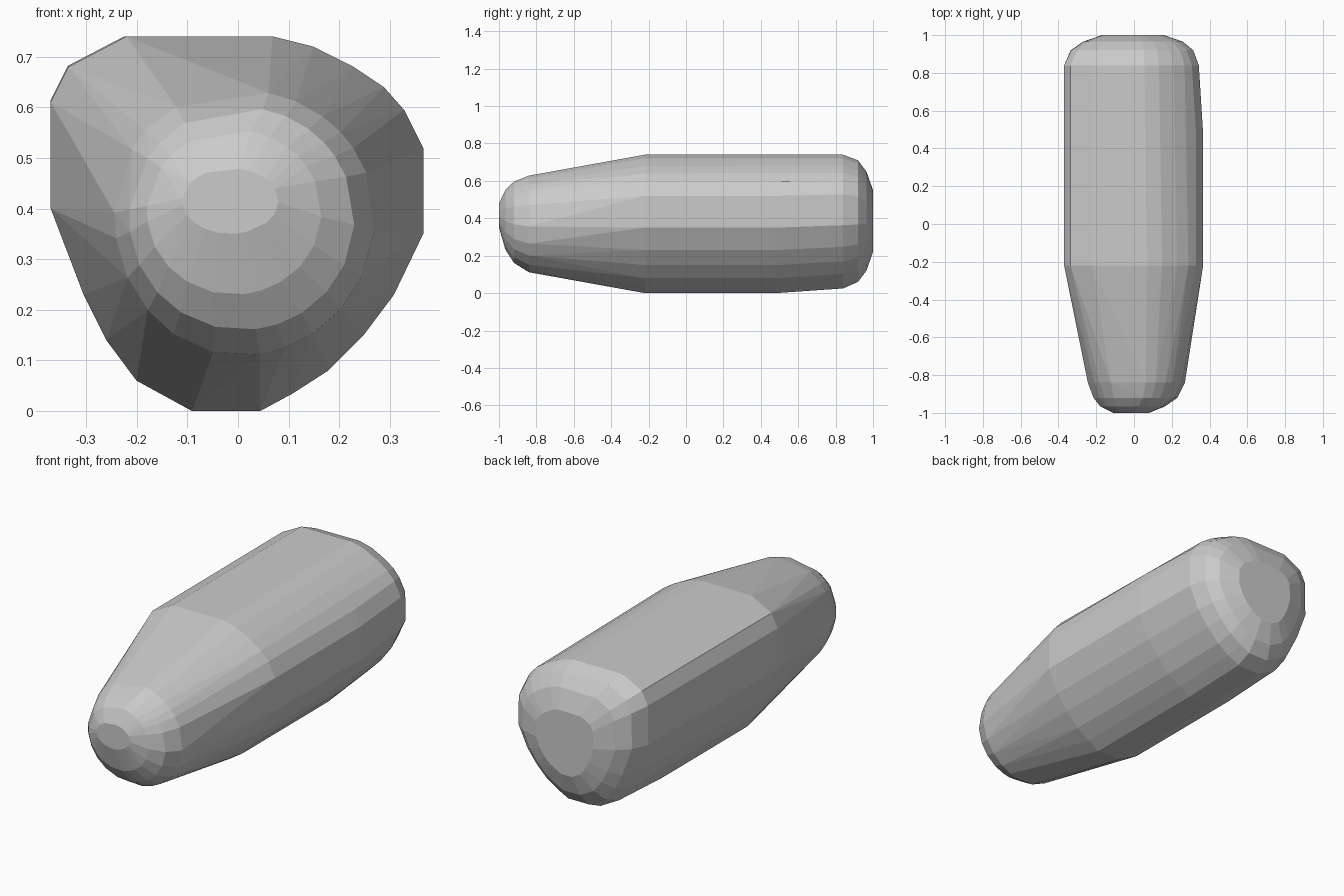
import bpy
import bmesh
import math

if "Cube" in bpy.data.objects:
    bpy.data.objects.remove(bpy.data.objects["Cube"])

# Widest cross-section (x, z): a lopsided, rounded triangle
PROFILE = [(-0.22, 0.74), (0.07, 0.74), (0.15, 0.72), (0.23, 0.68), (0.29, 0.64),
           (0.33, 0.595), (0.368, 0.52), (0.368, 0.35), (0.31, 0.23), (0.25, 0.15),
           (0.18, 0.08), (0.11, 0.035), (0.045, 0.0), (-0.09, 0.0), (-0.2, 0.06),
           (-0.26, 0.14), (-0.305, 0.23), (-0.345, 0.33), (-0.37, 0.40),
           (-0.37, 0.61), (-0.335, 0.68)]

# Stations: y, xmin, xmax, zmin, zmax, roundness (1 = ellipse, 0 = profile)
STATIONS = [
    (-1.00, -0.11, 0.08, 0.35, 0.48, 1.0),
    (-0.965, -0.18, 0.165, 0.23, 0.555, 1.0),
    (-0.92, -0.215, 0.23, 0.16, 0.60, 1.0),
    (-0.84, -0.245, 0.27, 0.11, 0.632, 0.85),
    (-0.22, -0.37, 0.368, 0.0, 0.74, 0.0),
    (0.48, -0.37, 0.368, 0.0, 0.74, 0.0),
    (0.84, -0.37, 0.345, 0.025, 0.74, 0.0),
    (0.92, -0.335, 0.315, 0.06, 0.71, 0.05),
    (0.965, -0.27, 0.26, 0.12, 0.65, 0.1),
    (1.00, -0.17, 0.16, 0.22, 0.55, 0.15),
]


def ring(y, x0, x1, z0, z1, roundness):
    """Fit the profile, blended towards an ellipse, into the given bounds."""
    points = []
    for px, pz in PROFILE:
        u, v = px / 0.37, (pz - 0.37) / 0.37
        length = math.hypot(u, v)
        u += (u / length - u) * roundness
        v += (v / length - v) * roundness
        points.append(((x0 + x1) / 2 + u * (x1 - x0) / 2, y,
                       (z0 + z1) / 2 + v * (z1 - z0) / 2))
    return points


# Faceted body: convex skin around all the stations
bm = bmesh.new()
for station in STATIONS:
    for point in ring(*station):
        bm.verts.new(point)
hull = bmesh.ops.convex_hull(bm, input=bm.verts[:])
loose = [v for v in bm.verts if not v.link_faces]
bmesh.ops.delete(bm, geom=loose, context='VERTS')

# Merge nearly coplanar triangles into broad flat facets
bmesh.ops.dissolve_limit(bm, angle_limit=math.radians(2.5),
                         verts=bm.verts[:], edges=bm.edges[:])
bmesh.ops.recalc_face_normals(bm, faces=bm.faces[:])

mesh = bpy.data.meshes.new("tapered_body")
bm.to_mesh(mesh)
bm.free()
body = bpy.data.objects.new("tapered_body", mesh)
bpy.context.collection.objects.link(body)
